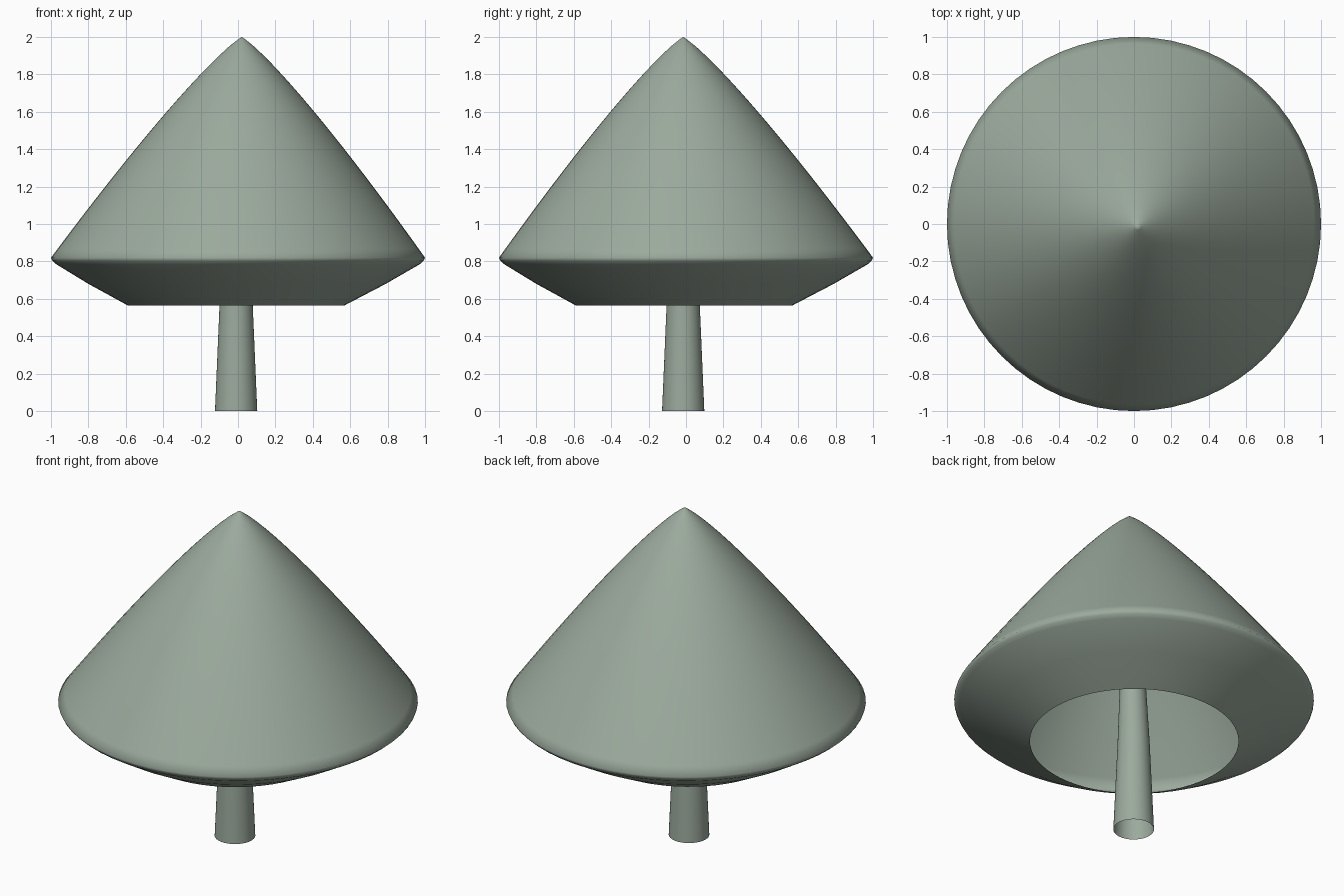
import bpy
import bmesh
import math

cube = bpy.data.objects.get("Cube")
if cube:
    bpy.data.objects.remove(cube, do_unlink=True)

SEGMENTS = 64

# One muted grey-green for the whole tree
green = bpy.data.materials.new("sage_green")
color = (0.33, 0.40, 0.335, 1)
green.diffuse_color = color
green.use_nodes = True
green.node_tree.nodes["Principled BSDF"].inputs["Base Color"].default_value = color


def loft(name, rings, tip=None):
    """Open skin through circles (x, y, z, radius), optionally closed to a tip."""
    bm = bmesh.new()
    loops = []
    for x, y, z, r in rings:
        angles = [math.tau * i / SEGMENTS for i in range(SEGMENTS)]
        loops.append([bm.verts.new((x + r * math.cos(a), y + r * math.sin(a), z))
                      for a in angles])
    for low, high in zip(loops, loops[1:]):
        for i in range(SEGMENTS):
            j = (i + 1) % SEGMENTS
            bm.faces.new((low[i], low[j], high[j], high[i]))
    if tip:
        top = bm.verts.new(tip)
        for i in range(SEGMENTS):
            bm.faces.new((loops[-1][i], loops[-1][(i + 1) % SEGMENTS], top))
    for face in bm.faces:
        face.smooth = True
    mesh = bpy.data.meshes.new(name)
    bm.to_mesh(mesh)
    bm.free()
    mesh.materials.append(green)
    obj = bpy.data.objects.new(name, mesh)
    bpy.context.collection.objects.link(obj)
    return obj


# Trunk: open tapered tube running up inside the hollow crown
loft("trunk", [(-0.01, -0.015, 0, 0.113),
               (-0.01, -0.015, 0.56, 0.089),
               (0.0, -0.015, 1.2, 0.06),
               (0.015, -0.015, 1.9, 0.03)])

# Crown: flared underside with an open bottom, then a soft rim
crown = [(-0.01, -0.01, 0.565, 0.58),
         (-0.005, -0.005, 0.68, 0.795),
         (0, 0, 0.785, 0.972),
         (0, 0, 0.803, 0.992),
         (0, 0, 0.82, 1.0)]

# Gently bulging cone that drifts toward the off-centre tip
STEPS = 24
for i in range(1, STEPS):
    s = i / STEPS
    crown.append((0.02 * s, -0.015 * s, 0.82 + 1.18 * s, (1 - s) ** 0.86))
crown.append((0.02, -0.015, 1.988, 0.018))
loft("crown", crown, tip=(0.02, -0.015, 2.0))
